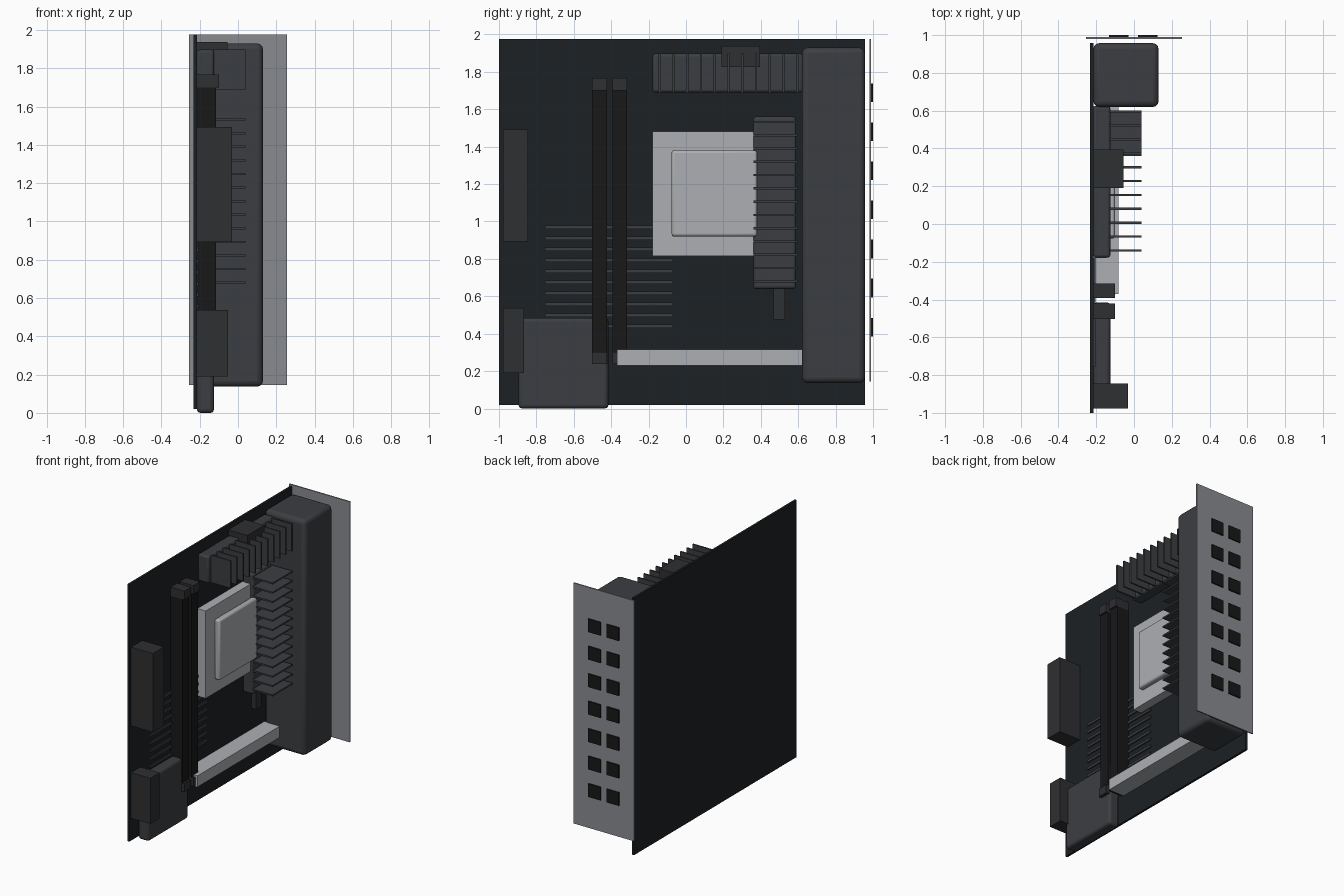
import bpy

if "Cube" in bpy.data.objects:
    bpy.data.objects.remove(bpy.data.objects["Cube"])


def material(name, r, g, b):
    m = bpy.data.materials.new(name)
    m.diffuse_color = (r, g, b, 1)
    m.use_nodes = True
    m.node_tree.nodes["Principled BSDF"].inputs["Base Color"].default_value = m.diffuse_color
    return m


BOARD = material("board_black", 0.012, 0.015, 0.017)
SLOT = material("slot_black", 0.009, 0.009, 0.010)
PLASTIC = material("plastic_dark", 0.028, 0.029, 0.031)
METAL = material("heatsink_grey", 0.045, 0.048, 0.053)
SILVER = material("silver", 0.42, 0.43, 0.45)
SHIELD = material("shield_grey", 0.25, 0.26, 0.28)


def box(name, x, y, z, mat, bevel=0.0, segments=3):
    """Box from (min, max) ranges, optionally with rounded edges."""
    bpy.ops.mesh.primitive_cube_add(size=1, location=[sum(r) / 2 for r in (x, y, z)])
    ob = bpy.context.object
    ob.name = name
    ob.scale = [r[1] - r[0] for r in (x, y, z)]
    bpy.ops.object.transform_apply(location=False, rotation=False, scale=True)
    ob.data.materials.append(mat)
    if bevel:
        mod = ob.modifiers.new("rounded_edges", 'BEVEL')
        mod.width = bevel
        mod.segments = segments
        bpy.ops.object.shade_smooth_by_angle()
    return ob


TOP = -0.215  # component side of the board

# Circuit board
box("circuit_board", (-0.232, TOP), (-1.0, 0.957), (0.02, 1.975), BOARD)

# Rear port cover, shield plate and two columns of ports
box("port_cover", (TOP, 0.13), (0.62, 0.957), (0.137, 1.93), METAL, 0.03)
box("rear_shield", (-0.255, 0.255), (0.98, 0.99), (0.145, 1.975), SHIELD)
for row in range(7):
    z = 0.435 + row * 0.209
    for col, x in enumerate((-0.081, 0.073)):
        box(f"rear_port_{row}_{col}", (x - 0.052, x + 0.052), (0.985, 1.0),
            (z - 0.05, z + 0.05), SLOT)

# Upper heatsink with upright fins
box("upper_heatsink_base", (TOP, -0.125), (-0.178, 0.625), (1.69, 1.897), METAL, 0.015)
for i in range(11):
    y = -0.14 + i * 0.0735
    box(f"upper_heatsink_fin_{i}", (-0.13, 0.04), (y - 0.006, y + 0.006),
        (1.69, 1.897), METAL)

# Side heatsink with flat fins, and its heat pipe
box("side_heatsink_base", (TOP, -0.125), (0.36, 0.588), (0.64, 1.56), METAL, 0.015)
for i in range(13):
    z = 0.68 + i * 0.071
    box(f"side_heatsink_fin_{i}", (-0.13, 0.04), (0.36, 0.597),
        (z - 0.006, z + 0.006), METAL)
box("heat_pipe", (TOP, -0.175), (0.468, 0.53), (0.475, 0.66), PLASTIC)

# Processor socket and lid
box("processor_socket", (TOP, -0.146), (-0.18, 0.37), (0.815, 1.48), SILVER)
box("processor_lid", (-0.147, -0.1), (-0.077, 0.38), (0.92, 1.38), SILVER, 0.015)

# Memory slots with end latches
for i, y in enumerate(((-0.502, -0.422), (-0.393, -0.315))):
    box(f"memory_slot_{i}", (TOP, -0.115), y, (0.30, 1.70), SLOT)
    for end, z in (("lower", (0.238, 0.302)), ("upper", (1.70, 1.767))):
        box(f"memory_latch_{end}_{i}", (TOP, -0.10), y, z, PLASTIC)

# Expansion slot
box("expansion_slot", (TOP, -0.083), (-0.37, 0.625), (0.23, 0.315), SILVER)

# Chipset heatsink
box("chipset_heatsink", (TOP, -0.125), (-0.895, -0.415), (0.0, 0.485), METAL, 0.02)

# Raised accent strips on the board
for i in range(10):
    z = 0.44 + i * 0.0588
    box(f"accent_strip_{i}", (TOP, -0.205), (-0.755, -0.07), (z - 0.009, z + 0.009), METAL)

# Power and data connectors
box("main_power_connector", (TOP, -0.032), (-0.978, -0.845), (0.893, 1.492), PLASTIC)
box("data_connector", (TOP, -0.053), (-0.978, -0.865), (0.19, 0.537), PLASTIC)
box("processor_power_connector", (TOP, -0.055), (0.19, 0.395), (1.825, 1.938), PLASTIC)
